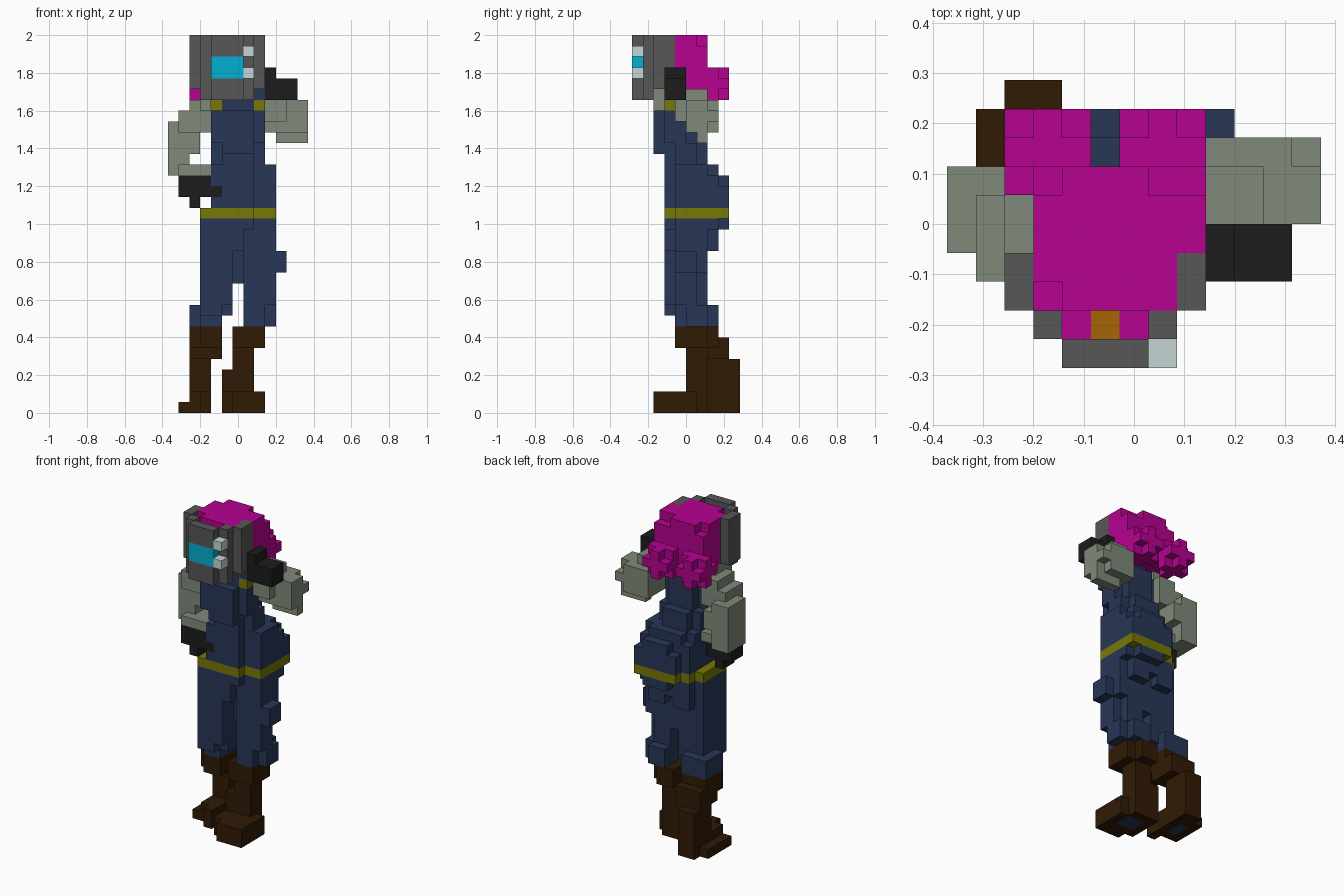
import bpy
import bmesh
from itertools import product
from mathutils import Vector

cube = bpy.data.objects.get("Cube")
if cube:
    bpy.data.objects.remove(cube, do_unlink=True)

UNIT = 2 / 35                      # edge length of one block
ORIGIN = Vector((-6.5, -5, 0))     # grid corner, in blocks
cells = {}                         # block position -> part name
part_material = {}


def srgb(*rgb):
    return [((c / 255 + 0.055) / 1.055) ** 2.4 if c > 10 else c / 3294 for c in rgb]


def make_material(name, *rgb):
    mat = bpy.data.materials.new(name)
    colour = (*srgb(*rgb), 1)
    mat.use_nodes = True
    mat.diffuse_color = colour
    shader = mat.node_tree.nodes["Principled BSDF"]
    shader.inputs["Base Color"].default_value = colour
    shader.inputs["Roughness"].default_value = 0.9
    return mat


def block(part, x, y, z):
    """Fill a box of blocks; each axis is a (start, end) pair, later parts win."""
    for cell in product(range(*x), range(*y), range(*z)):
        cells[cell] = part


def define(part, material):
    part_material[part] = material
    return part


navy = make_material("navy_cloth", 40, 54, 87)
yellow = make_material("yellow_trim", 119, 119, 6)
sage = make_material("sage_sleeve", 127, 138, 122)
grey = make_material("grey_metal", 87, 87, 87)
black = make_material("black_glove", 28, 28, 28)
brown = make_material("brown_leather", 48, 27, 4)
cyan = make_material("cyan_glass", 4, 175, 212)
silver = make_material("pale_silver", 197, 214, 214)
magenta = make_material("magenta_hair", 182, 2, 144)
skin = make_material("orange_skin", 166, 101, 6)


# Hips: stepped outline, bulging towards the back left
def hip_layer(part, z, back=9, side=3, front=8):
    block(part, (side, front), (3, 4), z)
    block(part, (side, 10), (4, 7), z)
    for step in range(7, back):
        block(part, (step - 3, 10), (step, step + 1), z)


trousers = define("trousers", navy)
hip_layer(trousers, (15, 17), back=7, front=7)
hip_layer(trousers, (17, 18), back=8)
block(trousers, (4, 9), (7, 8), (16, 17))
block(trousers, (6, 9), (8, 9), (17, 18))
for x in (4, 7):
    block(trousers, (x, x + 2), (7, 8), (15, 16))
# Right leg, left leg and the join between them
block(trousers, (3, 6), (3, 7), (10, 15))
block(trousers, (3, 6), (4, 7), (9, 10))
block(trousers, (3, 5), (3, 4), (9, 10))
block(trousers, (3, 5), (4, 8), (8, 10))
block(trousers, (2, 3), (5, 8), (8, 10))
block(trousers, (7, 9), (4, 7), (8, 15))
block(trousers, (9, 10), (4, 6), (10, 15))
block(trousers, (9, 10), (6, 7), (13, 15))
block(trousers, (9, 10), (5, 7), (8, 10))
block(trousers, (7, 9), (7, 8), (8, 10))
block(trousers, (6, 7), (5, 7), (12, 15))

pouch = define("pouch", navy)
block(pouch, (10, 11), (4, 6), (13, 15))

# Torso, leaning forwards towards the chest
torso = define("torso", navy)
hip_layer(torso, (19, 21), side=4)
hip_layer(torso, (21, 22), back=8, side=4)
block(torso, (6, 9), (8, 9), (21, 22))
hip_layer(torso, (22, 23), back=7, side=4)
block(torso, (5, 9), (7, 8), (22, 23))
block(torso, (5, 8), (3, 7), (23, 25))
block(torso, (4, 9), (4, 6), (23, 25))
block(torso, (4, 9), (3, 5), (25, 29))
block(torso, (5, 8), (5, 6), (25, 29))
block(torso, (4, 8), (2, 3), (25, 28))
block(torso, (5, 8), (2, 3), (24, 25))
block(torso, (5, 9), (3, 5), (29, 30))

belt = define("belt", yellow)
hip_layer(belt, (18, 19))

straps = define("shoulder_straps", yellow)
for x in (4, 8):
    block(straps, (x, x + 1), (3, 4), (28, 29))

# Right boot, trailing behind
right_boot = define("right_boot", brown)
block(right_boot, (1, 2), (5, 9), (0, 1))
block(right_boot, (2, 4), (5, 10), (0, 2))
block(right_boot, (3, 4), (4, 5), (0, 2))
block(right_boot, (2, 4), (7, 10), (2, 5))
block(right_boot, (2, 5), (6, 9), (5, 7))
block(right_boot, (3, 5), (4, 8), (6, 8))
block(right_boot, (2, 3), (5, 8), (6, 8))

# Left boot, stepping forwards
left_boot = define("left_boot", brown)
block(left_boot, (6, 9), (2, 6), (0, 2))
block(left_boot, (5, 8), (3, 7), (0, 2))
block(left_boot, (5, 8), (5, 7), (2, 4))
block(left_boot, (6, 8), (5, 7), (4, 6))
block(left_boot, (6, 9), (4, 7), (6, 8))
block(left_boot, (6, 8), (7, 8), (6, 8))

soles = define("boot_soles", navy)
block(soles, (2, 3), (6, 8), (0, 1))
block(soles, (6, 8), (4, 6), (0, 1))

# Right arm, bent with the hand on the waist
right_arm = define("right_arm", sage)
block(right_arm, (2, 4), (3, 6), (28, 29))
block(right_arm, (3, 4), (2, 5), (28, 30))
block(right_arm, (1, 4), (3, 6), (26, 28))
block(right_arm, (0, 2), (4, 7), (22, 27))
block(right_arm, (2, 3), (4, 7), (24, 26))
block(right_arm, (1, 4), (3, 6), (22, 23))

right_glove = define("right_glove", black)
block(right_glove, (1, 4), (3, 5), (20, 22))
block(right_glove, (4, 5), (3, 4), (20, 21))
block(right_glove, (2, 3), (3, 5), (19, 20))

# Left arm, raised with the hand beside the head
left_arm = define("left_arm", sage)
block(left_arm, (9, 11), (5, 7), (29, 30))
block(left_arm, (9, 11), (4, 5), (27, 29))
block(left_arm, (9, 12), (5, 8), (26, 29))
block(left_arm, (12, 13), (5, 7), (26, 29))
block(left_arm, (12, 13), (7, 8), (27, 28))
block(left_arm, (10, 13), (6, 7), (25, 26))

left_glove = define("left_glove", black)
block(left_glove, (9, 12), (3, 5), (29, 31))
block(left_glove, (9, 10), (3, 5), (31, 32))

# Hair cap with notched top corners, and two rounded bunches at the back
hair = define("hair", magenta)
block(hair, (3, 8), (2, 7), (30, 34))
block(hair, (4, 8), (2, 6), (34, 35))
block(hair, (3, 4), (3, 6), (34, 35))
block(hair, (4, 7), (6, 7), (34, 35))
block(hair, (8, 9), (4, 6), (30, 35))
block(hair, (8, 9), (6, 7), (30, 34))


def bunch(x, y, z):
    """A three-block ball with its corners left out."""
    for d in product((-1, 0, 1), repeat=3):
        if sum(map(abs, d)) < 3:
            cells[x + d[0], y + d[1], z + d[2]] = hair


for x in (3, 7):
    bunch(x, 7, 30)

# Helmet face plate with side guards
helmet = define("helmet", grey)
block(helmet, (4, 7), (0, 1), (29, 35))
block(helmet, (3, 8), (1, 2), (29, 30))
for x in (3, 7):
    block(helmet, (x, x + 1), (1, 2), (30, 35))
for x in (2, 8):
    block(helmet, (x, x + 1), (2, 4), (30, 35))

# Face sunk behind the plate, with a lock of hair on each side
face = define("face", skin)
block(face, (5, 6), (1, 2), (30, 34))
for x in (4, 6):
    block(hair, (x, x + 1), (1, 2), (30, 34))

visor = define("visor", cyan)
block(visor, (4, 7), (0, 1), (31, 33))

lamps = define("visor_lamps", silver)
for z in (31, 33):
    block(lamps, (7, 8), (0, 1), (z, z + 1))


# Build one mesh per part from the exposed block sides
def build(part):
    bm = bmesh.new()
    for cell in (c for c, owner in cells.items() if owner == part):
        for axis, side in product(range(3), (0, 1)):
            near = list(cell)
            near[axis] += 2 * side - 1
            if tuple(near) in cells:
                continue
            u, v = (axis + 1) % 3, (axis + 2) % 3
            corners = []
            for a, b in ((0, 0), (1, 0), (1, 1), (0, 1)):
                p = Vector(cell) + ORIGIN
                p[axis] += side
                p[u] += a
                p[v] += b
                corners.append(bm.verts.new(p * UNIT))
            bm.faces.new(corners if side else corners[::-1])
    bmesh.ops.remove_doubles(bm, verts=bm.verts, dist=UNIT / 100)
    mesh = bpy.data.meshes.new(part)
    bm.to_mesh(mesh)
    bm.free()
    mesh.materials.append(part_material[part])
    bpy.context.collection.objects.link(bpy.data.objects.new(part, mesh))


for part in part_material:
    build(part)
